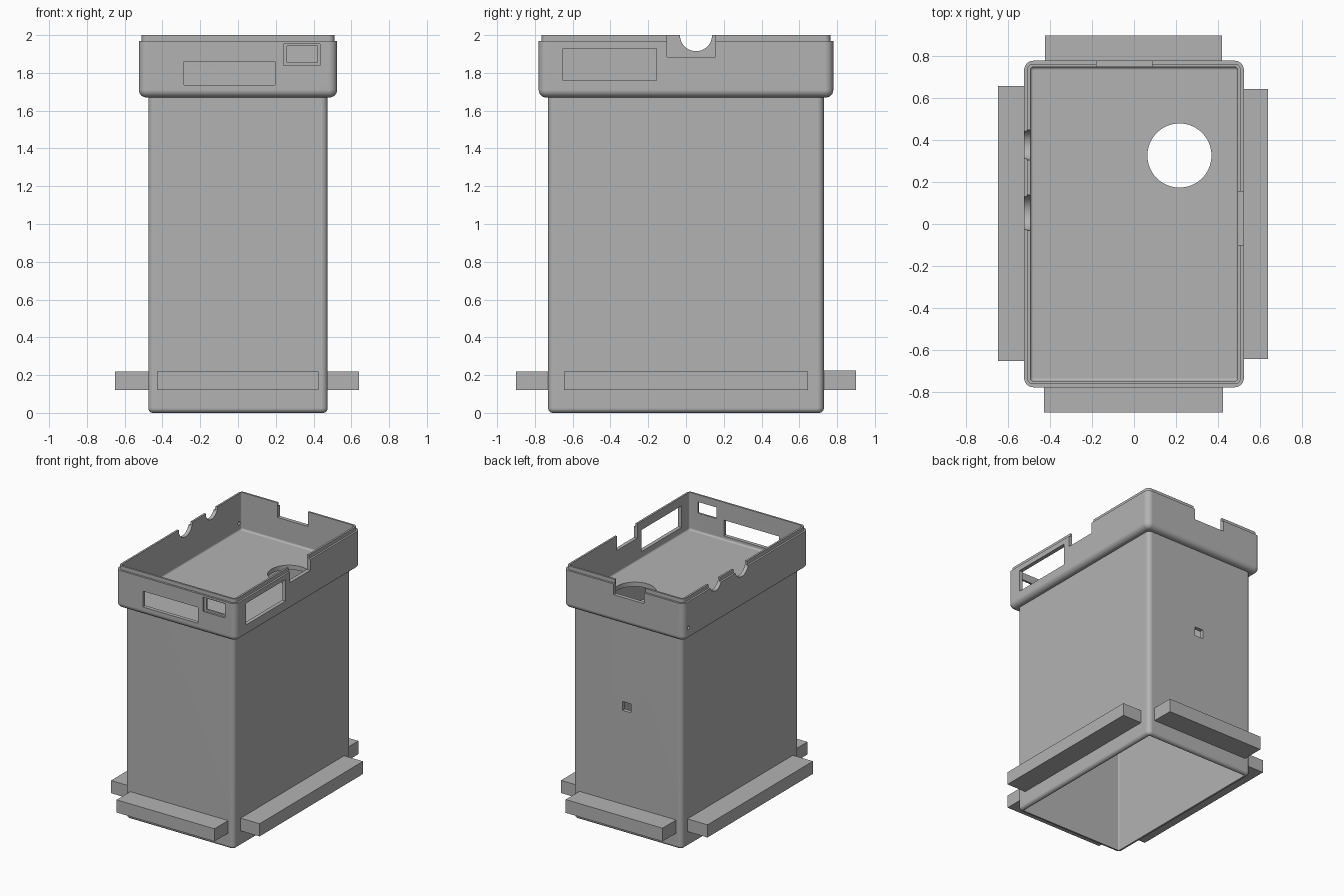
import bpy
import bmesh
from math import cos, sin, pi

cube = bpy.data.objects.get("Cube")
if cube:
    bpy.data.objects.remove(cube, do_unlink=True)

grey = bpy.data.materials.new("plain_grey")
grey.use_nodes = True
grey.diffuse_color = (0.45, 0.45, 0.45, 1)
grey.node_tree.nodes["Principled BSDF"].inputs["Base Color"].default_value = (0.45, 0.45, 0.45, 1)


def new_object(name, bm):
    bmesh.ops.recalc_face_normals(bm, faces=bm.faces[:])
    mesh = bpy.data.meshes.new(name)
    bm.to_mesh(mesh)
    bm.free()
    mesh.materials.append(grey)
    obj = bpy.data.objects.new(name, mesh)
    bpy.context.collection.objects.link(obj)
    return obj


def box(name, lo, hi):
    bm = bmesh.new()
    bmesh.ops.create_cube(bm, size=1)
    for v in bm.verts:
        for i in range(3):
            v.co[i] = lo[i] if v.co[i] < 0 else hi[i]
    return new_object(name, bm)


def cylinder(name, axis, center, radius, length, segments=48):
    bm = bmesh.new()
    bmesh.ops.create_cone(bm, cap_ends=True, segments=segments,
                          radius1=radius, radius2=radius, depth=length)
    for v in bm.verts:
        x, y, z = v.co
        v.co = (z, x, y) if axis == "x" else (x, y, z)
        for i in range(3):
            v.co[i] += center[i]
    return new_object(name, bm)


def arc(cx, cz, r, start, end, steps=6):
    """Rounded part of a wall profile, as (inset, height) pairs."""
    angles = [start + (end - start) * i / steps for i in range(steps + 1)]
    return [(cx + r * cos(a), cz + r * sin(a)) for a in angles]


def rounded_loft(name, hx, hy, corner, profile, ring_shaped):
    """Sweep an (inset, height) wall profile around a rounded rectangle."""
    bm = bmesh.new()
    loops = []
    for inset, z in profile:
        r = max(corner - inset, 0.008)
        loop = []
        for q, (sx, sy) in enumerate(((1, 1), (-1, 1), (-1, -1), (1, -1))):
            for k in range(7):
                a = q * pi / 2 + k * pi / 12
                loop.append(bm.verts.new((sx * (hx - inset - r) + r * cos(a),
                                          sy * (hy - inset - r) + r * sin(a), z)))
        loops.append(loop)
    pairs = list(zip(loops, loops[1:]))
    if ring_shaped:
        pairs.append((loops[-1], loops[0]))
    else:
        bm.faces.new(loops[0])
        bm.faces.new(loops[-1])
    for a, b in pairs:
        n = len(a)
        for i in range(n):
            j = (i + 1) % n
            bm.faces.new((a[i], a[j], b[j], b[i]))
    return new_object(name, bm)


def cut(obj, cutters):
    for cutter in cutters:
        mod = obj.modifiers.new("cut", "BOOLEAN")
        mod.operation = "DIFFERENCE"
        mod.solver = "EXACT"
        mod.object = cutter
        bpy.context.view_layer.update()
        graph = bpy.context.evaluated_depsgraph_get()
        mesh = bpy.data.meshes.new_from_object(obj.evaluated_get(graph))
        obj.modifiers.clear()
        obj.data = mesh
        bpy.data.objects.remove(cutter, do_unlink=True)


def smooth(obj):
    bpy.ops.object.select_all(action="DESELECT")
    obj.select_set(True)
    bpy.context.view_layer.objects.active = obj
    bpy.ops.object.shade_smooth_by_angle(angle=0.6)
    mod = obj.modifiers.new("flat_normals", "WEIGHTED_NORMAL")
    mod.keep_sharp = True


# Tall open-bottomed body
body_profile = ([(0.03, 1.67), (0.03, 0.0)]
                + arc(0.025, 0.025, 0.025, 1.5 * pi, pi)
                + [(0.0, 1.67)])
body = rounded_loft("body", 0.475, 0.73, 0.035, body_profile, True)
cut(body, [box("back_port_cutter", (-0.03, 0.66, 0.965), (0.045, 0.8, 1.035))])
smooth(body)

# Open tray with a stepped lip
tray_profile = (arc(0.04, 1.71, 0.04, 1.5 * pi, pi)
                + [(0.0, 1.97), (0.015, 1.97), (0.015, 2.0), (0.03, 2.0)]
                + arc(0.045, 1.72, 0.015, pi, 1.5 * pi, 4))
tray = rounded_loft("tray", 0.525, 0.78, 0.045, tray_profile, False)

cutters = [
    cylinder("floor_hole_cutter", "z", (0.217, 0.327, 1.7), 0.153, 0.3, 64),
    # front display window, then bezel and opening of the small window
    box("front_window_cutter", (-0.285, -0.9, 1.735), (0.195, -0.7, 1.86)),
    box("bezel_cutter", (0.24, -0.9, 1.84), (0.433, -0.765, 1.953)),
    box("small_window_cutter", (0.26, -0.9, 1.855), (0.42, -0.7, 1.943)),
    # side window and side and back notches
    box("side_window_cutter", (0.45, -0.65, 1.76), (0.6, -0.155, 1.93)),
    box("side_notch_cutter", (0.45, -0.1, 1.885), (0.6, 0.155, 2.1)),
    box("back_notch_cutter", (-0.18, 0.7, 1.885), (0.085, 0.9, 2.1)),
]
# Cable notches and screw holes in the opposite wall
for y, r in ((0.053, 0.085), (0.378, 0.072)):
    cutters.append(cylinder("cable_notch_cutter", "x", (-0.52, y, 2.0), r, 0.1))
for y in (-0.72, 0.72):
    cutters.append(cylinder("screw_hole_cutter", "x", (-0.52, y, 1.765), 0.013, 0.1, 16))
cut(tray, cutters)
smooth(tray)

# Mounting bars around the foot
box("front_bar", (-0.43, -0.9, 0.12), (0.425, -0.725, 0.22))
box("back_bar", (-0.425, 0.725, 0.12), (0.42, 0.9, 0.225))
box("left_bar", (0.47, -0.645, 0.12), (0.64, 0.645, 0.22))
box("right_bar", (-0.65, -0.655, 0.12), (-0.47, 0.66, 0.22))
